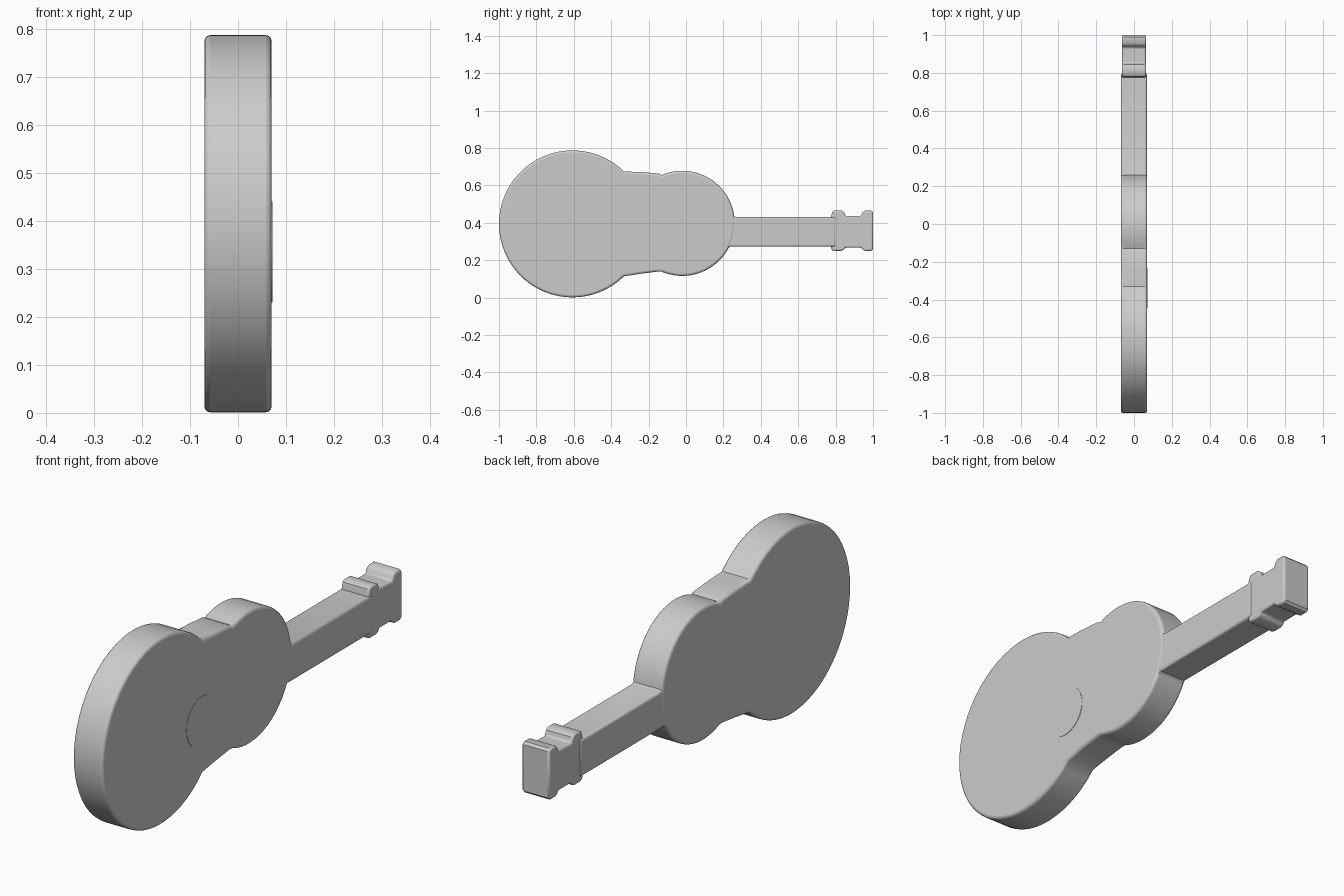
import bpy, bmesh, math

if "Cube" in bpy.data.objects:
    bpy.data.objects.remove(bpy.data.objects["Cube"])

grey = bpy.data.materials.new("light_grey")
grey.diffuse_color = (0.6, 0.6, 0.6, 1)
grey.use_nodes = True
grey.node_tree.nodes["Principled BSDF"].inputs["Base Color"].default_value = grey.diffuse_color


def arc(cy, cz, r, a0, a1, n):
    """Points in the (y, z) plane along an arc, angles in degrees."""
    out = []
    for i in range(n + 1):
        a = math.radians(a0 + (a1 - a0) * i / n)
        out.append((cy + r * math.cos(a), cz + r * math.sin(a)))
    return out


def slab(name, profile, x0, x1, bevel):
    """Extrude a (y, z) profile from x0 to x1 and round its rims."""
    bm = bmesh.new()
    face = bm.faces.new([bm.verts.new((x0, y, z)) for y, z in profile])
    ext = bmesh.ops.extrude_face_region(bm, geom=[face])
    for v in ext["geom"]:
        if isinstance(v, bmesh.types.BMVert):
            v.co.x = x1
    bmesh.ops.recalc_face_normals(bm, faces=bm.faces)
    me = bpy.data.meshes.new(name)
    bm.to_mesh(me)
    bm.free()
    me.materials.append(grey)
    ob = bpy.data.objects.new(name, me)
    bpy.context.collection.objects.link(ob)
    if bevel:
        mod = ob.modifiers.new("rounded_rim", "BEVEL")
        mod.width = bevel
        mod.segments = 3
        mod.limit_method = "ANGLE"
        mod.angle_limit = math.radians(50)
    bpy.ops.object.select_all(action="DESELECT")
    ob.select_set(True)
    bpy.context.view_layer.objects.active = ob
    bpy.ops.object.shade_smooth_by_angle(angle=math.radians(35))
    return ob


# Body: large lower bout, straight waist, smaller upper bout
body = arc(-0.607, 0.394, 0.393, 45.5, 314.5, 44)
body += [(-0.24, 0.128), (-0.15, 0.139)]
body += arc(-0.02, 0.397, 0.281, 247, 473, 36)
body += [(-0.15, 0.664), (-0.24, 0.671)]
slab("body", body, -0.07, 0.07, 0.012)

# Neck, flared slightly where it meets the body
neck = [(0.15, 0.25), (0.212, 0.25), (0.235, 0.272), (0.80, 0.272),
        (0.80, 0.43), (0.27, 0.43), (0.25, 0.437), (0.238, 0.47), (0.15, 0.47)]
slab("neck", neck, -0.068, 0.068, 0.010)

# Headstock with two rounded ridges above and below
lower = [(0.775, 0.265), (0.782, 0.253), (0.795, 0.250), (0.830, 0.250), (0.845, 0.257),
         (0.852, 0.268), (0.935, 0.268), (0.945, 0.256), (0.957, 0.250),
         (0.990, 0.250), (1.0, 0.260)]
upper = [(1.0, 0.455), (0.990, 0.465), (0.957, 0.465), (0.945, 0.457),
         (0.935, 0.436), (0.852, 0.436), (0.845, 0.457), (0.830, 0.466),
         (0.795, 0.466), (0.782, 0.458), (0.775, 0.43)]
slab("headstock", lower + upper, -0.064, 0.064, 0.008)

# Faint sound hole disc on one face
slab("sound_hole", arc(-0.34, 0.335, 0.105, 0, 350, 35), 0.066, 0.0715, 0)
